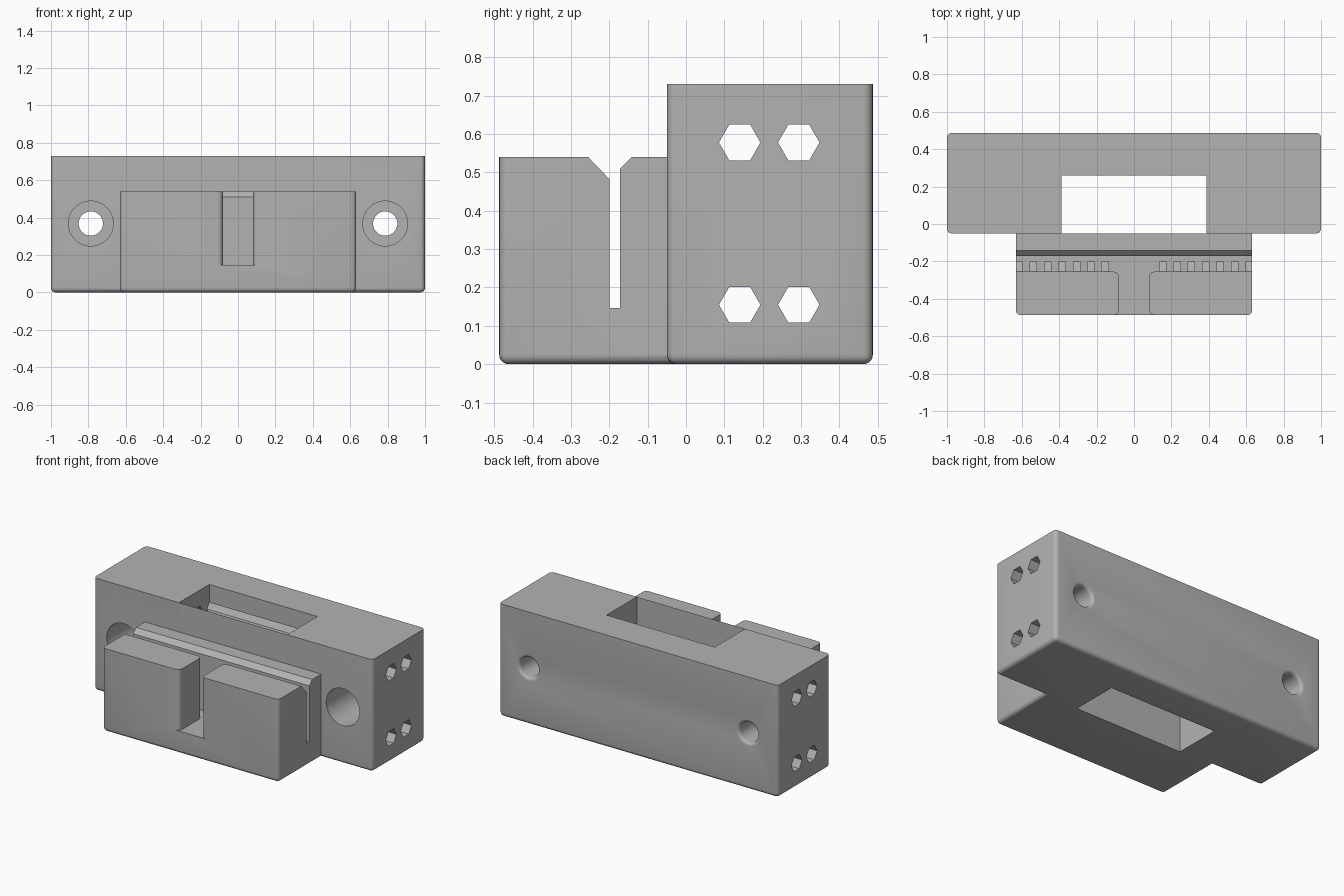
import bpy, bmesh
from math import sin, cos, pi, radians
from mathutils import Matrix, Vector

cube = bpy.data.objects.get("Cube")
if cube:
    bpy.data.objects.remove(cube, do_unlink=True)

grey = bpy.data.materials.new("mid grey")
grey.use_nodes = True
COLOUR = (0.45, 0.45, 0.45, 1)
grey.diffuse_color = COLOUR
grey.node_tree.nodes["Principled BSDF"].inputs["Base Color"].default_value = COLOUR

BACK_TOP, FRONT_TOP, FLOOR = 0.73, 0.54, 0.147
JAW_Y, FRONT_Y, BACK_Y = -0.255, -0.487, 0.487


def make(name, bm):
    bmesh.ops.recalc_face_normals(bm, faces=bm.faces)
    mesh = bpy.data.meshes.new(name)
    bm.to_mesh(mesh)
    bm.free()
    mesh.materials.append(grey)
    ob = bpy.data.objects.new(name, mesh)
    bpy.context.collection.objects.link(ob)
    return ob


def box(name, lo, hi, rounded=None):
    """Box between two corners; edges whose midpoint passes the test are rounded."""
    lo, hi = Vector(lo), Vector(hi)
    bm = bmesh.new()
    bmesh.ops.create_cube(bm, size=1, matrix=Matrix.Translation((lo + hi) / 2)
                          @ Matrix.Diagonal((*(hi - lo), 1)))
    if rounded:
        edges = [e for e in bm.edges
                 if rounded((e.verts[0].co + e.verts[1].co) / 2)]
        bmesh.ops.bevel(bm, geom=edges, offset=0.025, segments=5,
                        profile=0.5, affect='EDGES')
    return make(name, bm)


def prism(name, outline, axis, start, end):
    """Extrude an outline along x (points are y, z) or z (points are x, y)."""
    place = (lambda p: (start, *p)) if axis == 'x' else (lambda p: (*p, start))
    direction = (end - start, 0, 0) if axis == 'x' else (0, 0, end - start)
    bm = bmesh.new()
    face = bm.faces.new([bm.verts.new(place(p)) for p in outline])
    grown = bmesh.ops.extrude_face_region(bm, geom=[face])
    verts = [g for g in grown["geom"] if isinstance(g, bmesh.types.BMVert)]
    bmesh.ops.translate(bm, vec=direction, verts=verts)
    return make(name, bm)


def lathe(name, profile, x, z, steps=48):
    """Revolve (radius, y) points round an axis parallel to y."""
    bm = bmesh.new()
    rings = [[bm.verts.new((x + r * cos(2 * pi * i / steps), y,
                            z + r * sin(2 * pi * i / steps)))
              for i in range(steps)] for r, y in profile]
    for a, b in zip(rings, rings[1:]):
        for i in range(steps):
            j = (i + 1) % steps
            bm.faces.new((a[i], a[j], b[j], b[i]))
    bm.faces.new(rings[0])
    bm.faces.new(rings[-1])
    return make(name, bm)


def arc(cx, cy, r, a0, a1, n=6):
    return [(cx + r * cos(radians(a0 + (a1 - a0) * i / n)),
             cy + r * sin(radians(a0 + (a1 - a0) * i / n))) for i in range(n + 1)]


def combine(target, tool, operation='DIFFERENCE'):
    mod = target.modifiers.new("combine", 'BOOLEAN')
    mod.operation, mod.solver, mod.object = operation, 'EXACT', tool
    bpy.context.view_layer.objects.active = target
    bpy.ops.object.modifier_apply(modifier=mod.name)
    bpy.data.objects.remove(tool, do_unlink=True)


# Mounting block and clamp block, rounded except along the top
body = box("clamp_body", (-1, -0.05, 0), (1, BACK_Y, BACK_TOP),
           lambda m: m.z < BACK_TOP - 0.01)
front = box("belt_block", (-0.632, FRONT_Y, 0), (0.632, 0.1, FRONT_TOP),
            lambda m: m.z < FRONT_TOP - 0.01 and m.y < 0.09)
combine(body, front, 'UNION')

# Rectangular opening through the mounting block
combine(body, box("opening_cutter", (-0.388, -0.05, -0.1), (0.388, 0.26, 0.9)))

# Belt slot with chamfered mouth
slot = [(-0.2, FLOOR), (-0.172, FLOOR), (-0.172, 0.51), (-0.142, FRONT_TOP),
        (-0.142, 0.6), (JAW_Y, 0.6), (JAW_Y, FRONT_TOP), (-0.2, 0.483)]
combine(body, prism("slot_cutter", slot, 'x', -0.7, 0.7))

# Gap between the jaws, flaring at its rounded corners
side = ([(0.11, -0.55)] + arc(0.11, FRONT_Y + 0.03, 0.03, 270, 180)
        + arc(0.11, JAW_Y - 0.03, 0.03, 180, 90) + [(0.133, JAW_Y), (0.133, -0.185)])
gap = side + [(-x, y) for x, y in reversed(side)]
combine(body, prism("gap_cutter", gap, 'z', FLOOR, 0.65))

# Grooves that leave the belt teeth standing
for s in (-1, 1):
    for k in range(6):
        a, b = sorted((s * (0.173 + 0.077 * k), s * (0.21 + 0.077 * k)))
        combine(body, box("groove_cutter", (a, JAW_Y, FLOOR), (b, -0.185, 0.65)))

# Counterbored bolt holes with a rounded rear mouth
bore = ([(0.12, -0.1), (0.12, 0.25), (0.065, 0.25)]
        + arc(0.085, BACK_Y - 0.02, 0.02, 180, 90) + [(0.085, 0.6)])
for s in (-1, 1):
    combine(body, lathe("bolt_cutter", bore, s * 0.787, 0.368))

# Hexagonal holes running the full width
for y in (0.14, 0.294):
    for z in (0.155, 0.578):
        hexagon = arc(y, z, 0.054, 0, 300, 5)
        combine(body, prism("hex_cutter", hexagon, 'x', -1.1, 1.1))

bpy.ops.object.select_all(action='DESELECT')
body.select_set(True)
bpy.context.view_layer.objects.active = body
bpy.ops.object.shade_smooth_by_angle(angle=radians(30))
